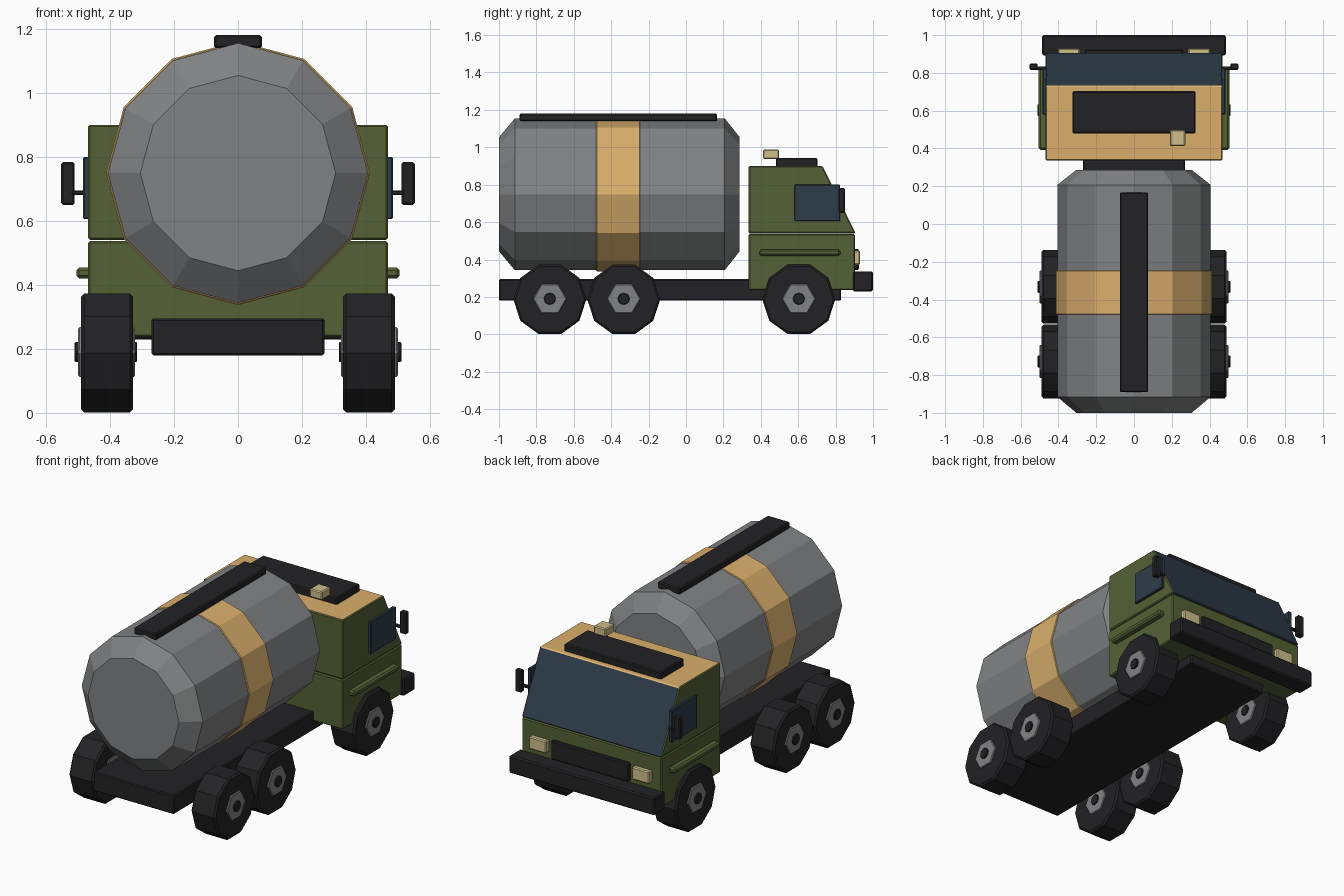
import bpy, bmesh
from math import cos, sin, tau

if "Cube" in bpy.data.objects:
    bpy.data.objects.remove(bpy.data.objects["Cube"])

def mat(name, r, g, b):
    m = bpy.data.materials.new(name)
    m.diffuse_color = (r, g, b, 1)
    m.use_nodes = True
    m.node_tree.nodes["Principled BSDF"].inputs["Base Color"].default_value = m.diffuse_color
    return m

GREEN = mat("green", 0.09, 0.12, 0.035)
TAN = mat("tan", 0.70, 0.43, 0.15)
GLASS = mat("glass", 0.026, 0.045, 0.068)
BLACK = mat("black", 0.016, 0.016, 0.018)
GREY = mat("grey", 0.22, 0.225, 0.23)
CREAM = mat("cream", 0.63, 0.52, 0.26)

def finish(name, bm, mats, bevel):
    bmesh.ops.recalc_face_normals(bm, faces=bm.faces)
    me = bpy.data.meshes.new(name)
    bm.to_mesh(me)
    bm.free()
    for m in mats:
        me.materials.append(m)
    ob = bpy.data.objects.new(name, me)
    bpy.context.collection.objects.link(ob)
    if bevel:
        b = ob.modifiers.new("bevel", 'BEVEL')
        b.width = bevel
        b.segments = 1
        b.limit_method = 'ANGLE'
        b.angle_limit = 0.7
    return ob

def loft(name, rings, mats, bevel=0.0, side_mats=None):
    """Join rings of points with quads and cap both ends."""
    bm = bmesh.new()
    loops = [[bm.verts.new(p) for p in ring] for ring in rings]
    n = len(loops[0])
    for a, b in zip(loops, loops[1:]):
        for i in range(n):
            j = (i + 1) % n
            f = bm.faces.new((a[i], a[j], b[j], b[i]))
            if side_mats:
                f.material_index = side_mats[i]
    bm.faces.new(loops[0])
    bm.faces.new(loops[-1])
    return finish(name, bm, mats, bevel)

def box(name, x, y, z, m, bevel=0.006):
    rings = [[(x[0], y[0], h), (x[1], y[0], h), (x[1], y[1], h), (x[0], y[1], h)] for h in z]
    return loft(name, rings, [m], bevel)

def prism(name, half, profile, mats, side_mats=None):
    return loft(name, [[(x, y, z) for y, z in profile] for x in (-half, half)],
                mats, 0.006, side_mats)

def disc_x(name, x0, x1, cy, cz, r, n, m, bevel):
    ring = [(cy + r * cos(tau * i / n), cz + r * sin(tau * i / n)) for i in range(n)]
    return loft(name, [[(x, y, z) for y, z in ring] for x in (x0, x1)], [m], bevel)

def drum_y(name, stations, cz, m, bevel=0.0):
    return loft(name, [[(r * cos(tau * i / 12), y, cz + r * sin(tau * i / 12))
                        for i in range(12)] for y, r in stations], [m], bevel)

# Tank, band and top walkway
drum_y("tank", [(-1, 0.305), (-0.915, 0.406), (0.207, 0.406), (0.287, 0.305)], 0.749, GREY)
drum_y("tank_band", [(-0.48, 0.412), (-0.245, 0.412)], 0.749, TAN, 0.004)
box("walkway", (-0.075, 0.075), (-0.89, 0.167), (1.14, 1.18), BLACK)

# Chassis and bumper
box("chassis", (-0.27, 0.27), (-1, 0.83), (0.18, 0.295), BLACK)
box("bumper", (-0.487, 0.487), (0.892, 1.0), (0.23, 0.336), BLACK, 0.008)

# Cab: lower body, then upper body with windscreen and roof faces
prism("cab_lower", 0.468, [(0.335, 0.237), (0.903, 0.237), (0.903, 0.537), (0.335, 0.537)], [GREEN])
prism("cab_upper", 0.468, [(0.335, 0.54), (0.907, 0.54), (0.73, 0.9), (0.335, 0.9)],
      [GREEN, GLASS, TAN], [0, 1, 2, 0])
box("roof_hatch", (-0.325, 0.325), (0.48, 0.703), (0.895, 0.943), BLACK)
box("beacon", (0.19, 0.272), (0.412, 0.498), (0.938, 0.988), CREAM)
box("grille", (-0.26, 0.26), (0.88, 0.924), (0.345, 0.457), BLACK)

# Parts on both sides
def side_box(name, x, *args, **kw):
    for s, tag in ((1, "right"), (-1, "left")):
        box(f"{name}_{tag}", (s * x[0], s * x[1]), *args, **kw)

side_box("headlight", (0.287, 0.403), (0.89, 0.93), (0.372, 0.447), CREAM)
side_box("window", (0.46, 0.484), (0.58, 0.824), (0.605, 0.8), GLASS, bevel=0.004)
side_box("side_trim", (0.46, 0.505), (0.393, 0.825), (0.42, 0.454), GREEN, bevel=0.009)
side_box("mirror", (0.51, 0.553), (0.816, 0.85), (0.65, 0.783), BLACK)
side_box("mirror_arm", (0.465, 0.52), (0.815, 0.835), (0.68, 0.695), BLACK, bevel=0.003)

# Wheels on three axles
for axle, y in (("rear", -0.728), ("middle", -0.333), ("front", 0.603)):
    for s, tag in ((1, "right"), (-1, "left")):
        n = f"{axle}_{tag}"
        disc_x(f"tyre_{n}", s * 0.328, s * 0.49, y, 0.187, 0.195, 10, BLACK, 0.01)
        for f in [bpy.data.objects[f"tyre_{n}"]]:
            f.modifiers["bevel"].angle_limit = 1.0
        disc_x(f"hub_{n}", s * 0.322, s * 0.499, y, 0.19, 0.09, 6, GREY, 0.004)
        disc_x(f"hub_cap_{n}", s * 0.315, s * 0.51, y, 0.19, 0.033, 8, BLACK, 0.004)
